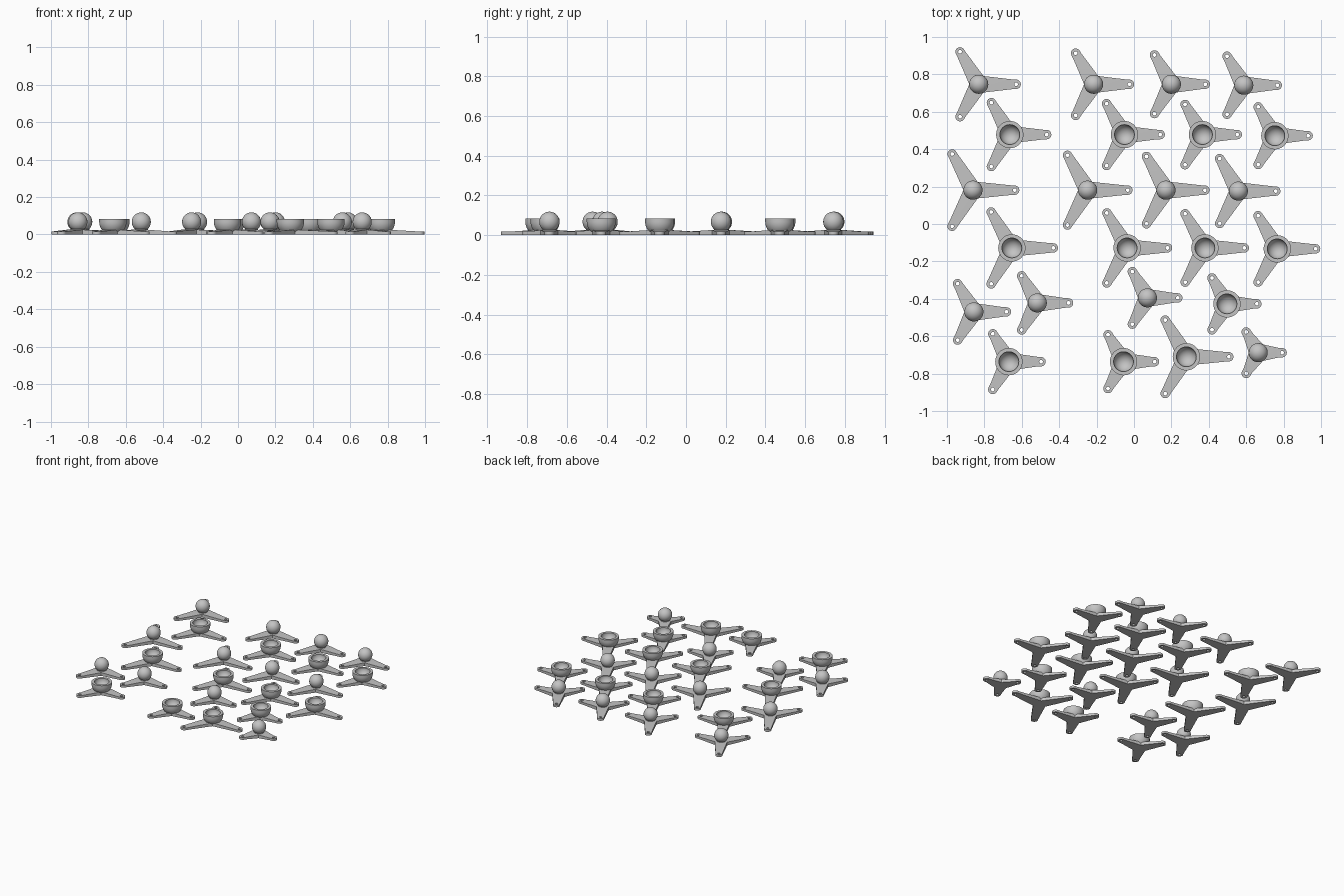
import bpy, bmesh, math
from mathutils import Matrix

if "Cube" in bpy.data.objects:
    bpy.data.objects.remove(bpy.data.objects["Cube"])

grey = bpy.data.materials.new("light grey plastic")
grey.use_nodes = True
colour = (0.55, 0.55, 0.55, 1)
grey.diffuse_color = colour
grey.node_tree.nodes["Principled BSDF"].inputs["Base Color"].default_value = colour

TIP_R, ROOT_W = 0.025, 0.044
TIP_Z, HUB_Z = 0.017, 0.026


def finish(name, bm, smooth=True):
    bmesh.ops.remove_doubles(bm, verts=bm.verts, dist=0.0001)
    bmesh.ops.recalc_face_normals(bm, faces=bm.faces)
    mesh = bpy.data.meshes.new(name)
    bm.to_mesh(mesh)
    bm.free()
    mesh.materials.append(grey)
    ob = bpy.data.objects.new(name, mesh)
    bpy.context.collection.objects.link(ob)
    if smooth:
        bpy.ops.object.select_all(action="DESELECT")
        ob.select_set(True)
        bpy.context.view_layer.objects.active = ob
        bpy.ops.object.shade_smooth_by_angle(angle=math.radians(35))
    return ob


def tripod_plate(name, x, y, reach):
    """Three tapering arms, sloping to flat rounded tips with screw holes."""
    bm = bmesh.new()
    corner_x = ROOT_W / math.tan(math.radians(60))
    flat_x = reach - TIP_R * 0.8
    arc = [(reach + TIP_R * math.cos(a), TIP_R * math.sin(a))
           for a in (math.pi * (i / 14 - 0.5) for i in range(15))]
    tip = [(flat_x, -TIP_R - 0.001)] + arc + [(flat_x, TIP_R + 0.001)]
    root = [(corner_x, -ROOT_W), (corner_x, ROOT_W)]
    for k in range(3):
        turn = Matrix.Rotation(k * math.tau / 3, 4, "Z")

        def vert(p, z):
            v = bm.verts.new((p[0], p[1], z))
            v.co = turn @ v.co
            return v

        for low in (False, True):
            tz, hz = (0, 0) if low else (TIP_Z, HUB_Z)
            bm.faces.new([vert(p, tz) for p in tip])
            bm.faces.new([vert(root[0], hz), vert(tip[0], tz),
                          vert(tip[-1], tz), vert(root[1], hz)])
            bm.faces.new([vert((0, 0), hz), vert(root[0], hz), vert(root[1], hz)])
        rim = [(root[0], HUB_Z)] + [(p, TIP_Z) for p in tip] + [(root[1], HUB_Z)]
        for (p, pz), (q, qz) in zip(rim, rim[1:]):
            bm.faces.new([vert(p, 0), vert(q, 0), vert(q, qz), vert(p, pz)])
    plate = finish(name, bm, False)
    plate.location = (x, y, 0)

    # screw holes
    bm = bmesh.new()
    for k in range(3):
        place = (Matrix.Rotation(k * math.tau / 3, 4, "Z")
                 @ Matrix.Translation((reach, 0, 0.01)))
        bmesh.ops.create_cone(bm, cap_ends=True, segments=16, radius1=0.01,
                              radius2=0.01, depth=0.08, matrix=place)
    cutter = finish(name + "_hole_cutter", bm, False)
    cutter.location = plate.location
    cutter.hide_render = True
    cut = plate.modifiers.new("screw holes", "BOOLEAN")
    cut.object = cutter
    cut.solver = "EXACT"
    bpy.ops.object.select_all(action="DESELECT")
    plate.select_set(True)
    bpy.context.view_layer.objects.active = plate
    bpy.ops.object.modifier_apply(modifier=cut.name)
    bpy.data.objects.remove(cutter)
    bpy.ops.object.shade_smooth_by_angle(angle=math.radians(30))


def turned(name, profile, x, y, steps=40):
    """Revolve a radius/height profile round the z axis."""
    bm = bmesh.new()
    verts = [bm.verts.new((r, 0, z)) for r, z in profile]
    edges = [bm.edges.new(pair) for pair in zip(verts, verts[1:])]
    bmesh.ops.spin(bm, geom=verts + edges, cent=(0, 0, 0), axis=(0, 0, 1),
                   angle=math.tau, steps=steps, use_duplicate=False)
    finish(name, bm).location = (x, y, 0)


def arc_profile(radius, centre_z, start, end, count=14):
    angles = [math.radians(start + (end - start) * i / count) for i in range(count + 1)]
    return [(max(0, radius * math.cos(a)), centre_z + radius * math.sin(a)) for a in angles]


# ball on a short neck
ball_profile = [(0, 0.01), (0.036, 0.01), (0.034, 0.034)] + arc_profile(0.051, 0.067, -52, 90, 20)
# hollow cup on a short neck
cup_profile = ([(0, 0.01), (0.042, 0.01), (0.042, 0.034)]
               + arc_profile(0.073, 0.068, -50, 0, 8)
               + [(0.073, 0.084), (0.053, 0.084)]
               + arc_profile(0.053, 0.082, 0, -90))

# x, y and arm reach of each tripod
balls = [(-0.83, 0.747, 0.20), (-0.216, 0.747, 0.192), (0.2, 0.747, 0.181),
         (0.587, 0.742, 0.179), (-0.861, 0.181, 0.223), (-0.248, 0.181, 0.215),
         (0.171, 0.181, 0.208), (0.558, 0.176, 0.20), (-0.856, -0.47, 0.174),
         (-0.517, -0.422, 0.167), (0.072, -0.395, 0.162), (0.664, -0.688, 0.128)]
cups = [(-0.664, 0.478, 0.197), (-0.051, 0.478, 0.191), (0.366, 0.478, 0.186),
        (0.753, 0.472, 0.178), (-0.653, -0.128, 0.222), (-0.037, -0.128, 0.216),
        (0.379, -0.128, 0.211), (0.766, -0.133, 0.205), (0.497, -0.427, 0.16),
        (-0.669, -0.736, 0.172), (-0.056, -0.736, 0.166), (0.28, -0.71, 0.227)]

for kind, profile, spots in (("ball", ball_profile, balls), ("cup", cup_profile, cups)):
    for n, (x, y, reach) in enumerate(spots, 1):
        tripod_plate(f"{kind}_tripod_plate_{n}", x, y, reach)
        turned(f"{kind}_{n}", profile, x, y)
